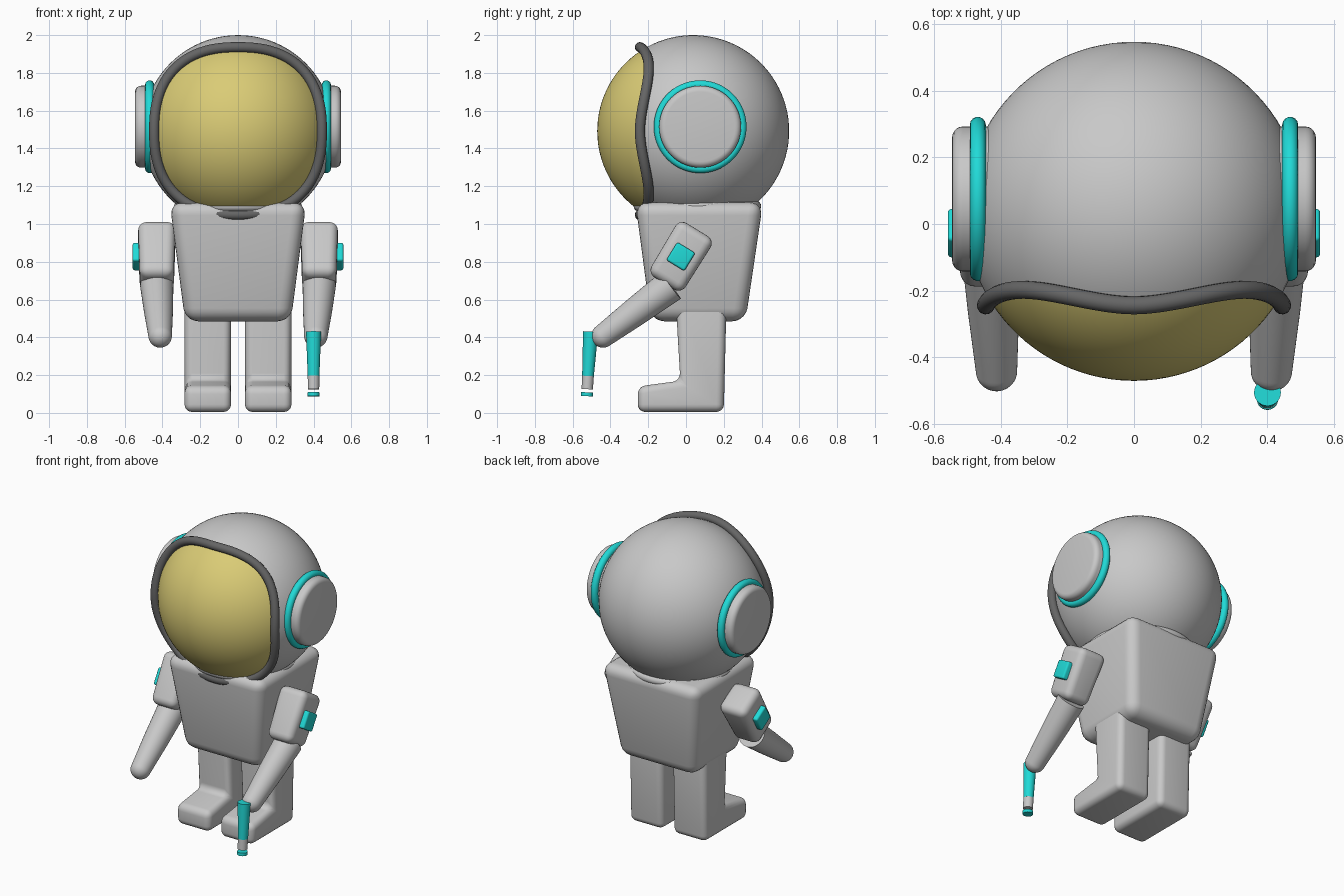
import bpy, bmesh, math
from math import sin, cos, pi, radians
from mathutils import Matrix, Vector

cube = bpy.data.objects.get("Cube")
if cube:
    bpy.data.objects.remove(cube, do_unlink=True)


def material(name, rgb):
    m = bpy.data.materials.new(name)
    m.use_nodes = True
    m.diffuse_color = (*rgb, 1)
    m.node_tree.nodes["Principled BSDF"].inputs["Base Color"].default_value = (*rgb, 1)
    return m


SUIT = material("suit light grey", (0.58, 0.58, 0.58))
GOLD = material("visor gold", (0.70, 0.60, 0.18))
TEAL = material("trim turquoise", (0.015, 0.70, 0.68))
DARK = material("rim dark grey", (0.13, 0.13, 0.13))


def finish(name, bm, mats, matrix=Matrix()):
    bmesh.ops.recalc_face_normals(bm, faces=bm.faces[:])
    mesh = bpy.data.meshes.new(name)
    bm.to_mesh(mesh)
    bm.free()
    for m in mats:
        mesh.materials.append(m)
    mesh.shade_smooth()
    mesh.set_sharp_from_angle(angle=radians(40))
    ob = bpy.data.objects.new(name, mesh)
    ob.matrix_world = matrix
    bpy.context.collection.objects.link(ob)
    return ob


def round_edges(bm, offset):
    bmesh.ops.recalc_face_normals(bm, faces=bm.faces[:])
    bmesh.ops.bevel(bm, geom=bm.edges[:], offset=offset, segments=5,
                    profile=0.5, affect='EDGES', clamp_overlap=True)


def box(name, low, high, bevel, mat, matrix=Matrix()):
    """Rounded tapered box; low and high are (z, x0, x1, y0, y1)."""
    bm = bmesh.new()
    bmesh.ops.create_cube(bm, size=2)
    for v in bm.verts:
        z, x0, x1, y0, y1 = high if v.co.z > 0 else low
        v.co = (x1 if v.co.x > 0 else x0, y1 if v.co.y > 0 else y0, z)
    round_edges(bm, bevel)
    return finish(name, bm, [mat], matrix)


def lathe(name, start, end, profile, mat, n=48):
    """Turned solid along start-end; profile holds (distance, radius)."""
    bm = bmesh.new()
    rings = [[bm.verts.new((r * cos(2 * pi * i / n), r * sin(2 * pi * i / n), h))
              for i in range(n)] for h, r in profile]
    for a, b in zip(rings, rings[1:]):
        for i in range(n):
            j = (i + 1) % n
            bm.faces.new((a[i], a[j], b[j], b[i]))
    bm.faces.new(rings[0])
    bm.faces.new(rings[-1])
    turn = (Vector(end) - Vector(start)).to_track_quat('Z', 'Y').to_matrix().to_4x4()
    return finish(name, bm, [mat], Matrix.Translation(start) @ turn)


def tube(name, points, radius, mat):
    """Closed round tube through the points."""
    cu = bpy.data.curves.new(name, 'CURVE')
    cu.dimensions = '3D'
    cu.bevel_depth = radius
    cu.bevel_resolution = 5
    sp = cu.splines.new('POLY')
    sp.points.add(len(points) - 1)
    for p, co in zip(sp.points, points):
        p.co = (*co, 1)
    sp.use_cyclic_u = True
    cu.materials.append(mat)
    ob = bpy.data.objects.new(name, cu)
    bpy.context.collection.objects.link(ob)
    return ob


# Helmet: a sphere with its pole forward, rings warped to the visor outline
R, RIM_R = 0.508, 0.526
CENTRE = Vector((0, 0.038, 1.492))
ANGLES = [2 * pi * i / 96 for i in range(96)]


def outline(a, half=0.444, n=2.4):
    return half / (abs(cos(a)) ** n + abs(sin(a)) ** n) ** (1 / n)


bm = bmesh.new()
bmesh.ops.create_uvsphere(bm, u_segments=96, v_segments=48, radius=R)
split = pi / 3
for f in bm.faces:
    f.material_index = 1 if f.calc_center_median().z > R * cos(split) else 0
for v in bm.verts:
    t = math.acos(max(-1, min(1, v.co.z / R)))
    a = math.atan2(v.co.y, v.co.x)
    edge = math.asin(outline(a) / RIM_R)
    if t <= split:
        t *= edge / split
    else:
        t = pi - (pi - t) * (pi - edge) / (pi - split)
    v.co = (R * sin(t) * cos(a), R * sin(t) * sin(a), R * cos(t))
finish("helmet", bm, [SUIT, GOLD],
       Matrix.Translation(CENTRE) @ Matrix.Rotation(pi / 2, 4, 'X'))

rim = []
for a in ANGLES:
    r = outline(a)
    rim.append(CENTRE + Vector((r * cos(a), -math.sqrt(RIM_R ** 2 - r * r), r * sin(a))))
tube("visor_rim", rim, 0.027, DARK)

# Torso and neck collar
box("torso", (0.485, -0.28, 0.28, -0.185, 0.315),
    (1.115, -0.362, 0.362, -0.268, 0.408), 0.07, SUIT)
tube("neck_collar", [(0.31 * cos(a), 0.06 + 0.31 * sin(a), 1.095) for a in ANGLES], 0.028, SUIT)

LEG = [(-0.255, 0.005), (0.2, 0.005), (0.215, 0.6), (-0.055, 0.6), (-0.03, 0.17), (-0.255, 0.14)]

for s, side in ((1, "left"), (-1, "right")):
    # Ear pad and its ring
    ear = Vector((0, 0.075, 1.515))
    lathe(side + "_ear_pad", ear + Vector((s * 0.40, 0, 0)), ear + Vector((s * 0.6, 0, 0)),
          [(0, 0.217), (0.113, 0.217)] +
          [(0.113 + 0.032 * sin(k * pi / 10), 0.185 + 0.032 * cos(k * pi / 10))
           for k in range(1, 6)], SUIT, 64)
    tube(side + "_ear_ring",
         [ear + Vector((s * 0.468, 0.222 * cos(a), 0.222 * sin(a))) for a in ANGLES], 0.024, TEAL)

    # Leg and foot
    bm = bmesh.new()
    x0, x1 = s * 0.16 - 0.123, s * 0.16 + 0.123
    face = bm.faces.new([bm.verts.new((x0, y, z)) for y, z in LEG])
    ext = bmesh.ops.extrude_face_region(bm, geom=[face])["geom"]
    for v in ext:
        if isinstance(v, bmesh.types.BMVert):
            v.co.x = x1
    round_edges(bm, 0.04)
    finish(side + "_leg", bm, [SUIT])

    # Sleeve and badge, both leaning along the upper arm
    lean = Matrix.Translation((s * 0.43, -0.0275, 0.8275)) @ Matrix.Rotation(radians(-31.5), 4, 'X')
    box(side + "_sleeve", (-0.167, -0.09, 0.09, -0.105, 0.105),
        (0.167, -0.1, 0.1, -0.11, 0.11), 0.045, SUIT, lean)
    b0, b1 = sorted((s * 0.07, s * 0.128))
    box(side + "_arm_badge", (-0.056, b0, b1, -0.056, 0.056),
        (0.056, b0, b1, -0.056, 0.056), 0.012, TEAL, lean)

    # Forearm with a rounded end
    top, tip = Vector((s * 0.43, -0.08, 0.675)), Vector((s * 0.412, -0.44, 0.407))
    length = (tip - top).length
    lathe(side + "_forearm", top, tip,
          [(0, 0.088), (length * 0.5, 0.077)] +
          [(length + 0.061 * sin(k * pi / 20), 0.062 * cos(k * pi / 20)) for k in range(10)], SUIT)

# Hand tool held at the left hand
top, end = Vector((0.4, -0.505, 0.43)), Vector((0.4, -0.525, 0.09))
lathe("tool_handle", top, end, [(0, 0.04), (0.235, 0.031)], TEAL)
lathe("tool_tip", top, end, [(0.23, 0.031), (0.305, 0.030)], SUIT)
lathe("tool_end_disc", top, end, [(0.322, 0.032), (0.342, 0.032)], TEAL)
